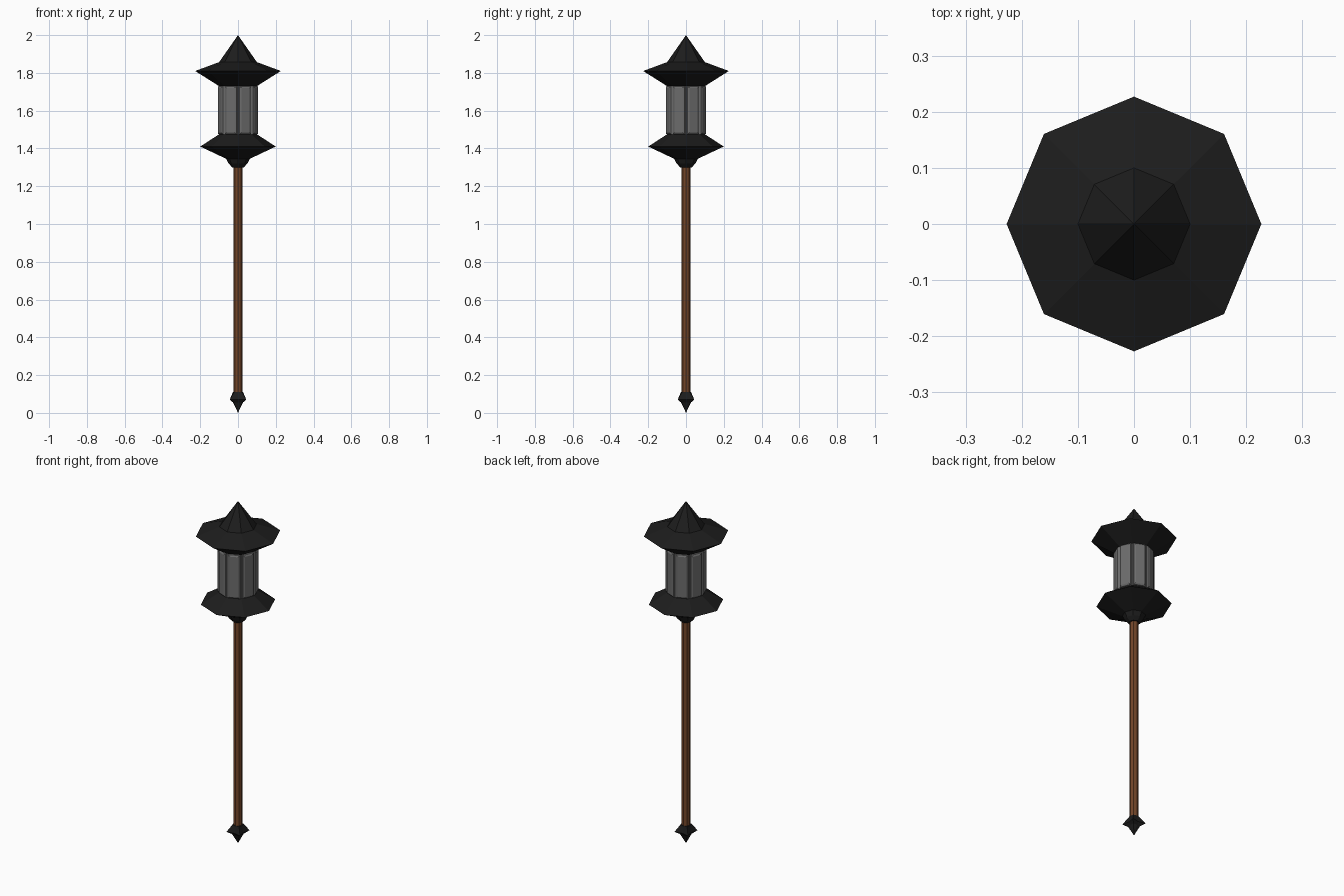
import bpy, bmesh
from math import cos, sin, pi

if "Cube" in bpy.data.objects:
    bpy.data.objects.remove(bpy.data.objects["Cube"])


def material(name, rgb):
    m = bpy.data.materials.new(name)
    m.diffuse_color = (*rgb, 1)
    m.use_nodes = True
    m.node_tree.nodes["Principled BSDF"].inputs["Base Color"].default_value = m.diffuse_color
    return m


iron = material("black_iron", (0.012, 0.012, 0.012))
wood = material("brown_wood", (0.17, 0.06, 0.022))
glass = material("grey_glass", (0.15, 0.15, 0.15))


def lathe(name, profile, mat, sides=8):
    """Faceted turning; each profile row is (z, radius[, diagonal radius])."""
    bm = bmesh.new()
    rings = []
    for z, r, *diag in profile:
        if r == 0:
            rings.append([bm.verts.new((0, 0, z))] * sides)
            continue
        ring = []
        for i in range(sides):
            rad = diag[0] if diag and i % 2 else r
            a = 2 * pi * i / sides
            ring.append(bm.verts.new((rad * cos(a), rad * sin(a), z)))
        rings.append(ring)
    for lo, hi in zip(rings, rings[1:]):
        for i in range(sides):
            j = (i + 1) % sides
            bm.faces.new(list(dict.fromkeys((lo[i], lo[j], hi[j], hi[i]))))
    for ring in (rings[0], rings[-1]):
        if len(set(ring)) > 2:
            bm.faces.new(ring)
    bmesh.ops.recalc_face_normals(bm, faces=bm.faces)
    mesh = bpy.data.meshes.new(name)
    bm.to_mesh(mesh)
    bm.free()
    mesh.materials.append(mat)
    obj = bpy.data.objects.new(name, mesh)
    bpy.context.collection.objects.link(obj)
    return obj


# Pointed foot with four diagonal barbs
lathe("foot_spike", [(0, 0), (0.055, 0.026, 0.032), (0.07, 0.034, 0.062),
                     (0.11, 0.027, 0.03)], iron)

# Wooden pole
lathe("pole", [(0.1, 0.023), (1.32, 0.023)], wood)

# Lower lantern flange, flaring from the pole socket
lathe("lower_flange", [(1.3, 0.03), (1.32, 0.05), (1.345, 0.062),
                       (1.41, 0.2), (1.475, 0.1)], iron)

# Upper roof with wide brim and pointed peak
lathe("roof", [(1.73, 0.1), (1.81, 0.227), (1.857, 0.1), (2.0, 0)], iron)

# Glass body: eight sides, each with a raised bevelled pane
lantern = lathe("lantern_glass", [(1.47, 0.1), (1.735, 0.1)], glass)
bm = bmesh.new()
bm.from_mesh(lantern.data)
panes = [f for f in bm.faces if abs(f.normal.z) < 0.5]
bmesh.ops.inset_individual(bm, faces=panes, thickness=0.006, depth=0)
bmesh.ops.inset_individual(bm, faces=panes, thickness=0.003, depth=0.008)
bmesh.ops.inset_individual(bm, faces=panes, thickness=0.012, depth=0.005)
bm.to_mesh(lantern.data)
bm.free()
